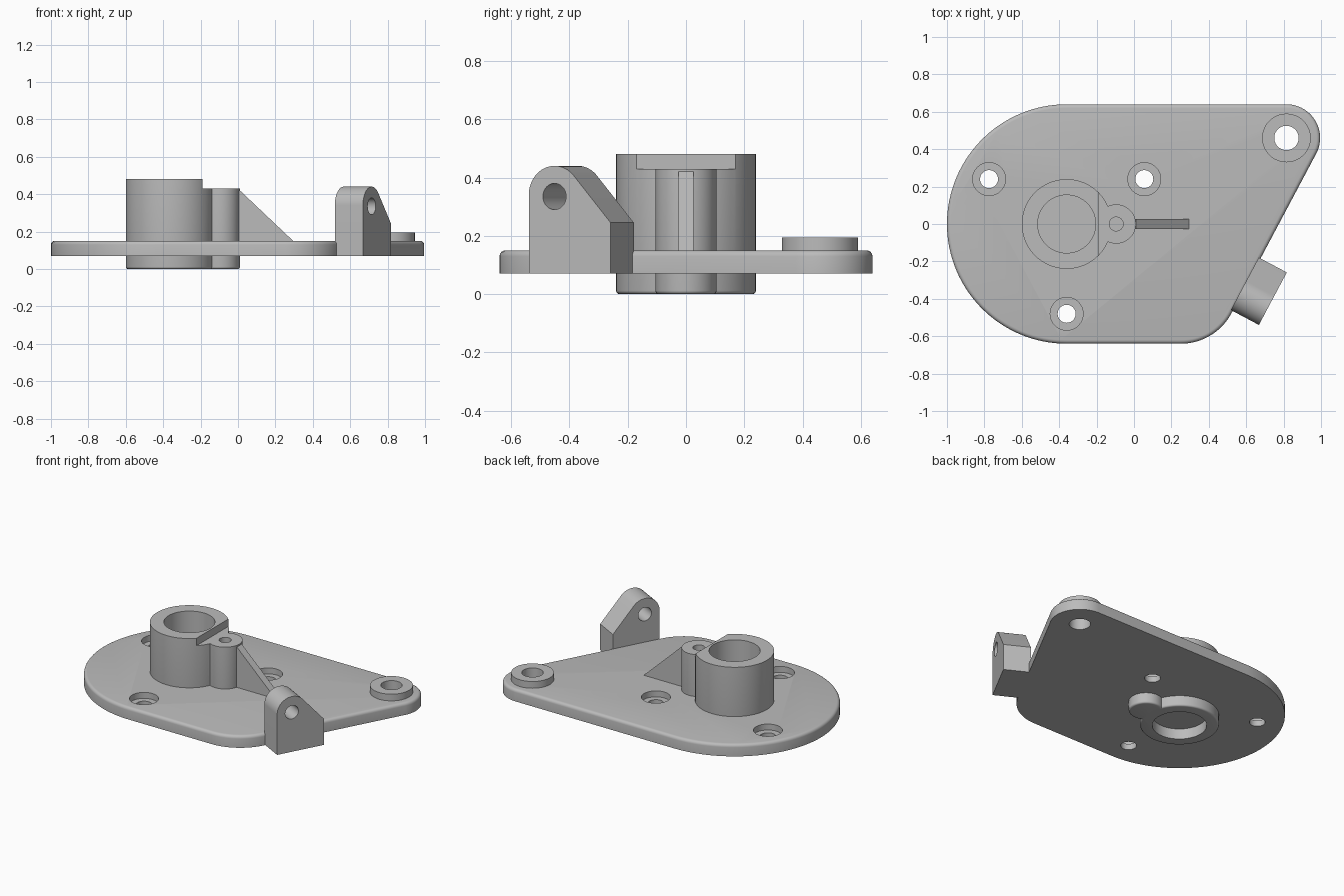
import bpy, bmesh
from math import sin, cos, radians, pi, atan2, acos, hypot
from mathutils import Matrix

if "Cube" in bpy.data.objects:
    bpy.data.objects.remove(bpy.data.objects["Cube"])

grey = bpy.data.materials.new("plain grey")
grey.use_nodes = True
colour = (0.5, 0.5, 0.5, 1)
grey.diffuse_color = colour
grey.node_tree.nodes["Principled BSDF"].inputs["Base Color"].default_value = colour


def arc(cx, cy, r, start, end, steps):
    """Points along an arc, angles in degrees."""
    angles = [radians(start + (end - start) * i / steps) for i in range(steps + 1)]
    return [(cx + r * cos(a), cy + r * sin(a)) for a in angles]


def prism(name, points, low, high, matrix=None, round_low=0, round_high=0):
    """Extrude an outline from low to high, optionally rounding either rim."""
    bm = bmesh.new()
    face = bm.faces.new([bm.verts.new((x, y, low)) for x, y in points])
    top = bmesh.ops.extrude_face_region(bm, geom=[face])["geom"]
    for v in top:
        if isinstance(v, bmesh.types.BMVert):
            v.co.z = high
    bmesh.ops.recalc_face_normals(bm, faces=bm.faces[:])
    for level, size in ((low, round_low), (high, round_high)):
        if size:
            rim = [e for e in bm.edges if all(abs(v.co.z - level) < 1e-5 for v in e.verts)]
            bmesh.ops.bevel(bm, geom=rim, offset=size, segments=4, profile=0.5,
                            affect='EDGES')
    if matrix:
        bm.transform(matrix)
    bmesh.ops.recalc_face_normals(bm, faces=bm.faces[:])
    mesh = bpy.data.meshes.new(name)
    bm.to_mesh(mesh)
    bm.free()
    mesh.materials.append(grey)
    obj = bpy.data.objects.new(name, mesh)
    bpy.context.collection.objects.link(obj)
    return obj


def cylinder(name, x, y, r, low, high, **options):
    return prism(name, arc(x, y, r, 0, 360, 64)[:-1], low, high, **options)


def combine(target, tool, operation='DIFFERENCE'):
    """Apply a boolean and discard the tool."""
    tool.hide_render = True
    mod = target.modifiers.new("boolean", 'BOOLEAN')
    mod.operation, mod.object, mod.solver = operation, tool, 'EXACT'
    bpy.context.view_layer.objects.active = target
    bpy.ops.object.modifier_apply(modifier=mod.name)
    bpy.data.objects.remove(tool)


BOTTOM, TOP = 0.07, 0.15
HUB_X = -0.36
PIN_X = -0.095
CORNER = (0.815, 0.46)
SLANT = -28          # direction of the slanted edge's outward normal

# Base plate with a rounded upper rim
outline = (arc(HUB_X, 0, 0.64, 90, 270, 64)
           + arc(0.25, -0.333, 0.307, -90, SLANT, 20)
           + arc(*CORNER, 0.18, SLANT, 90, 32))
plate = prism("base_plate", outline, BOTTOM, TOP, round_high=0.02)

# Counterbored screw holes
for x, y in ((-0.775, 0.24), (0.055, 0.24), (HUB_X, -0.48)):
    combine(plate, cylinder("cutter", x, y, 0.048, 0, 1))
    combine(plate, cylinder("cutter", x, y, 0.088, TOP - 0.04, 1))
combine(plate, cylinder("cutter", *CORNER, 0.065, 0, 1))
combine(plate, cylinder("cutter", HUB_X, 0, 0.2, 0, 1))

# Raised corner pad
pad = cylinder("corner_pad", *CORNER, 0.13, TOP - 0.02, 0.195)
combine(pad, cylinder("cutter", *CORNER, 0.065, 0, 1))

# Hub with side post, notch, bore and underside recess
hub = cylinder("hub", HUB_X, 0, 0.24, 0, 0.48, round_low=0.012)
notch = [(-0.19, -0.4), (0.2, -0.4), (0.2, 0.4), (-0.19, 0.4)]
combine(hub, prism("cutter", notch, 0.43, 0.6))
combine(hub, cylinder("post", PIN_X, 0, 0.105, 0, 0.43, round_low=0.012), 'UNION')
combine(hub, cylinder("cutter", HUB_X, 0, 0.155, TOP, 1))
combine(hub, cylinder("cutter", HUB_X, 0, 0.165, -0.1, BOTTOM))
combine(hub, cylinder("cutter", PIN_X, 0, 0.037, 0.2, 1))

# Triangular rib: profile drawn in x and z, thickness along y
upright = Matrix.Rotation(pi / 2, 4, 'X')
rib = prism("support_rib", [(-0.02, 0.13), (0.295, 0.13), (0.295, 0.15),
                            (0.01, 0.42), (-0.02, 0.42)], -0.026, 0.026, upright)

# Pivot lug on the slanted edge: arch that slopes down to a short side
radius, centre_z, length, side_z = 0.1, 0.34, 0.318, 0.245
dx, dz = length - radius, side_z - centre_z
tangent = (atan2(dz, dx) + acos(radius / hypot(dx, dz))) * 180 / pi
lug_profile = ([(0, BOTTOM), (length, BOTTOM), (length, side_z)]
               + arc(radius, centre_z, radius, tangent, 180, 32))
along = Matrix.Rotation(radians(SLANT), 4, 'Z')
place = (along @ Matrix.Translation((0.683, -0.163, 0))
         @ Matrix.Rotation(pi / 2, 4, 'Z') @ upright)
lug = prism("pivot_lug", lug_profile, -0.01, 0.16, place)
combine(lug, cylinder("cutter", radius, centre_z - 0.005, 0.045, -0.3, 0.3, matrix=place))

# Smooth curved walls, keep hard edges crisp
for obj in (plate, pad, hub, rib, lug):
    bpy.ops.object.select_all(action='DESELECT')
    obj.select_set(True)
    bpy.context.view_layer.objects.active = obj
    bpy.ops.object.shade_smooth_by_angle(angle=radians(30))
